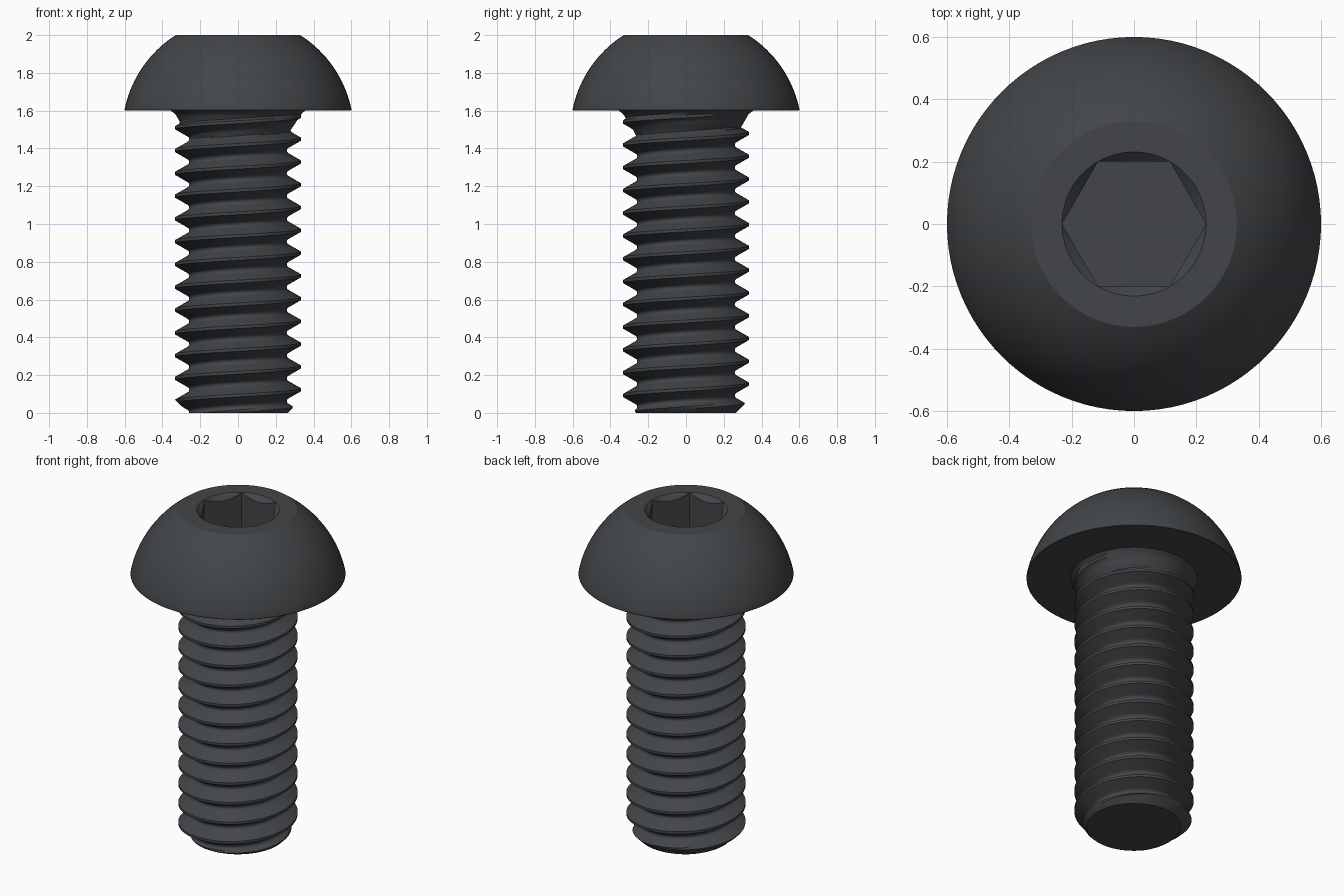
import bpy, bmesh
from math import cos, sin, pi, sqrt, radians

if "Cube" in bpy.data.objects:
    bpy.data.objects.remove(bpy.data.objects["Cube"])

N = 96                      # columns around the axis
PITCH, PHASE = 0.1206, 0.1225
LENGTH = 1.6                # shank length, up to the underside of the head

mat = bpy.data.materials.new("black_steel")
mat.diffuse_color = (0.055, 0.06, 0.065, 1)
mat.use_nodes = True
mat.node_tree.nodes["Principled BSDF"].inputs["Base Color"].default_value = mat.diffuse_color


def skin(name, rows):
    """Skin a stack of rows; each row maps an angle to (radius, z)."""
    bm = bmesh.new()
    grid = []
    for row in rows:
        line = []
        for c in range(N + 1):
            t = 2 * pi * c / N
            r, z = row(t)
            line.append(bm.verts.new((r * cos(t), r * sin(t), z)))
        grid.append(line)
    for a, b in zip(grid, grid[1:]):
        for c in range(N):
            bm.faces.new((a[c], a[c + 1], b[c + 1], b[c]))
    bmesh.ops.remove_doubles(bm, verts=bm.verts, dist=1e-5)
    bmesh.ops.dissolve_degenerate(bm, edges=bm.edges, dist=1e-6)
    mesh = bpy.data.meshes.new(name)
    bm.to_mesh(mesh)
    bm.free()
    obj = bpy.data.objects.new(name, mesh)
    bpy.context.collection.objects.link(obj)
    mesh.materials.append(mat)
    bpy.ops.object.select_all(action='DESELECT')
    obj.select_set(True)
    bpy.context.view_layer.objects.active = obj
    bpy.ops.object.shade_smooth_by_angle(angle=radians(32))
    return obj


def lerp_table(table, x):
    for (x0, y0), (x1, y1) in zip(table, table[1:]):
        if x <= x1:
            return y0 + (y1 - y0) * max(0, x - x0) / (x1 - x0)
    return table[-1][1]


# Threaded shank: thread form, limited by the tip chamfer and the neck fillet
FORM = [(0, .333), (.0625, .333), (.36, .270), (.40, .263), (.45, .259), (.5, .258)]
NECK = [(1.44, .25), (1.50, .28), (1.53, .302), (1.555, .316), (1.58, .330), (1.6, .355)]


def shank_radius(t, z):
    turn = (z - PHASE) / PITCH - t / (2 * pi)
    u = abs(turn - round(turn))
    return min(max(lerp_table(FORM, u), lerp_table(NECK, z)), 0.265 + z)


def helix_row(k):
    def row(t):
        z = min(max(PHASE + PITCH * (k + t / (2 * pi)), 0), LENGTH)
        return shank_radius(t, z), z
    return row


steps = [-.45, -.40, -.36, -.26, -.16, -.0625, .0625, .16, .26, .36, .40, .45, .5]
rows = [lambda t: (0, 0)]
rows += [helix_row(k + s) for k in range(-3, 15) for s in steps]
skin("threaded_shank", rows)

# Button head: underside, short lip, dome, flat top, then the hex socket
HEX, RIM, FLOOR = 0.2, 0.231, 1.75


def ring(r, z):
    return lambda t: (r, z)


def hex_radius(t):
    return HEX / cos(t % (pi / 3) - pi / 6)


zc = 1.483
dome_r = sqrt(0.6 ** 2 + (1.61 - zc) ** 2)
dome = []
for i in range(17):
    z = 1.61 + 0.39 * i / 16
    dome.append(ring(sqrt(dome_r ** 2 - (z - zc) ** 2), z))

rows = [ring(0.35, LENGTH), ring(0.597, LENGTH), ring(0.6, 1.603)] + dome
rows += [ring(RIM, 2.0),
         lambda t: (hex_radius(t), 2.0 - (RIM - hex_radius(t))),
         lambda t: (hex_radius(t), FLOOR),
         ring(0, FLOOR)]
skin("button_head", rows)
